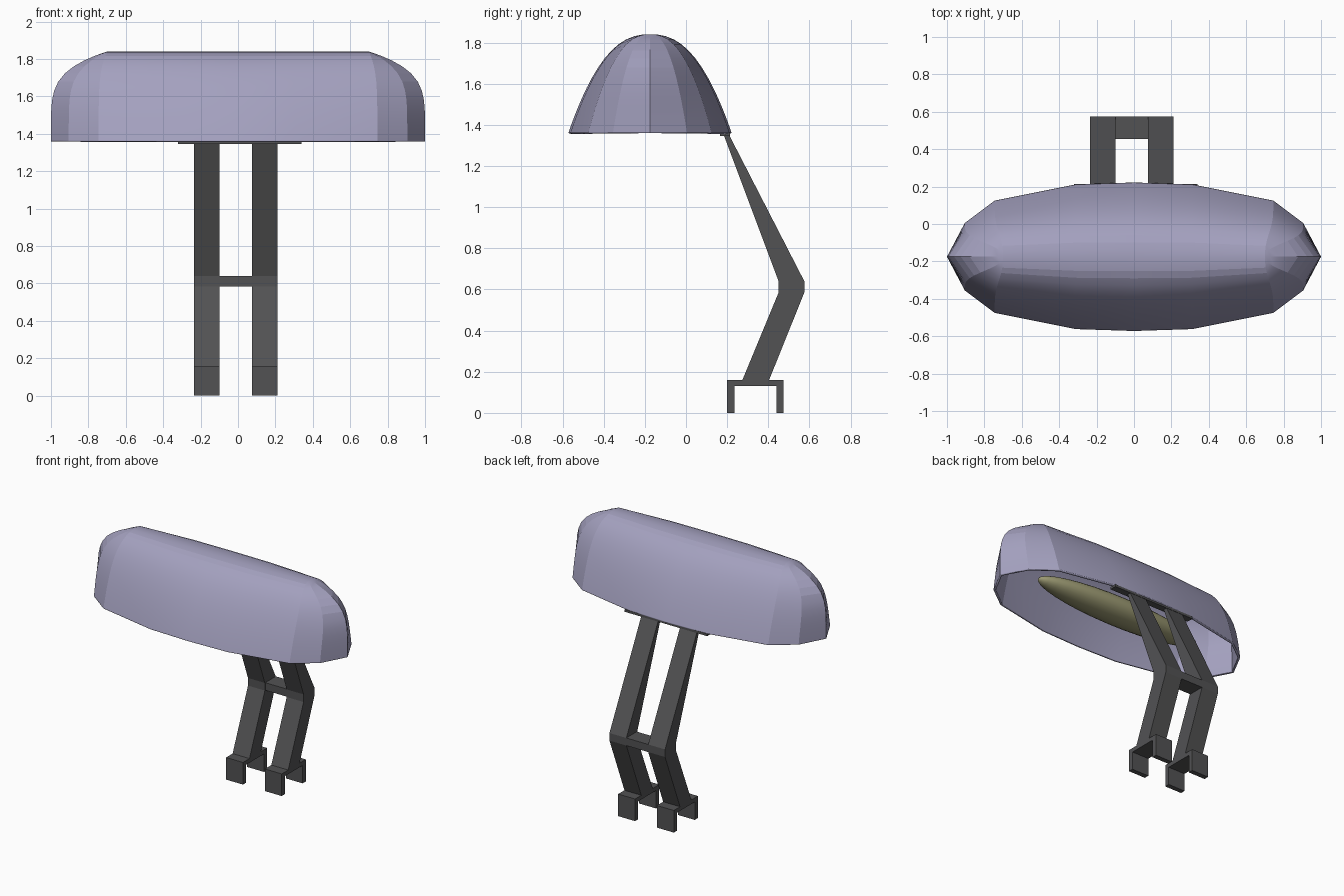
import bpy, bmesh, math
from mathutils import Vector

cube = bpy.data.objects.get("Cube")
if cube:
    bpy.data.objects.remove(cube, do_unlink=True)


def material(name, rgb):
    m = bpy.data.materials.new(name)
    m.use_nodes = True
    m.diffuse_color = (*rgb, 1)
    m.node_tree.nodes["Principled BSDF"].inputs["Base Color"].default_value = (*rgb, 1)
    return m


LILAC = material("lilac", (0.37, 0.355, 0.52))
GRAPHITE = material("graphite", (0.085, 0.085, 0.088))
OLIVE = material("pale_olive", (0.33, 0.32, 0.17))


def finish(name, bm, mat, angle=None):
    bmesh.ops.recalc_face_normals(bm, faces=bm.faces)
    mesh = bpy.data.meshes.new(name)
    bm.to_mesh(mesh)
    bm.free()
    mesh.materials.append(mat)
    ob = bpy.data.objects.new(name, mesh)
    bpy.context.collection.objects.link(ob)
    if angle:
        bpy.ops.object.select_all(action='DESELECT')
        bpy.context.view_layer.objects.active = ob
        ob.select_set(True)
        bpy.ops.object.shade_smooth_by_angle(angle=math.radians(angle))
    return ob


def extrude_x(name, profile, x0, x1, mat):
    """Extrude a (y, z) profile from x0 to x1."""
    bm = bmesh.new()
    face = bm.faces.new([bm.verts.new((x0, y, z)) for y, z in profile])
    out = bmesh.ops.extrude_face_region(bm, geom=[face])
    moved = [v for v in out["geom"] if isinstance(v, bmesh.types.BMVert)]
    bmesh.ops.translate(bm, verts=moved, vec=(x1 - x0, 0, 0))
    return finish(name, bm, mat)


def rect(y0, y1, z0, z1):
    return [(y0, z0), (y1, z0), (y1, z1), (y0, z1)]


# Shade: faceted outline lofted up to a straight ridge
RIDGE_Y, RIDGE_X, BASE_Z, HEIGHT, LEVELS = -0.175, 0.7, 1.36, 0.48, 16
back = [(1, 0), (0.905, 0.18), (0.745, 0.3), (0.31, 0.387), (0, 0.397)]
half = back + [(-x, y) for x, y in back[-2::-1]]
outline = half + [(-x, -y) for x, y in half[1:-1]]

bm = bmesh.new()
rings = []
for i in range(LEVELS + 1):
    w = math.cos(math.pi / 2 * i / LEVELS)
    h = 1 - w ** 2.4
    ring = []
    for x, y in outline:
        over = max(abs(x) - RIDGE_X, 0) * (1 - h ** 5)
        px = math.copysign(min(abs(x), RIDGE_X) + over, x)
        ring.append(bm.verts.new((px, RIDGE_Y + y * w, BASE_Z + HEIGHT * h)))
    rings.append(ring)
for low, high in zip(rings, rings[1:]):
    for k in range(len(outline)):
        n = (k + 1) % len(outline)
        bm.faces.new((low[k], low[n], high[n], high[k]))
bmesh.ops.remove_doubles(bm, verts=bm.verts, dist=0.0005)
shade = finish("shade", bm, LILAC, 10)
# Keep the open shell facing outward before giving it thickness
if sum(p.normal.dot(p.center - Vector((0, RIDGE_Y, BASE_Z))) for p in shade.data.polygons) < 0:
    shade.data.flip_normals()
shell = shade.modifiers.new("thickness", 'SOLIDIFY')
shell.thickness = 0.015
shell.offset = -1

# Long bulb under the shade
bm = bmesh.new()
bmesh.ops.create_uvsphere(bm, u_segments=24, v_segments=16, radius=1)
for v in bm.verts:
    x, y, z = v.co
    v.co = (z * 0.67, RIDGE_Y + y * 0.12, 1.455 + x * 0.085)
finish("bulb", bm, OLIVE, 40)

# Mounting plate under the rear rim
extrude_x("mounting_plate", rect(0.165, 0.215, 1.345, 1.362), -0.32, 0.34, GRAPHITE)

# Paired bent arms on forked feet
arm = [(0.27, 0.15), (0.40, 0.15), (0.575, 0.585), (0.575, 0.64),
       (0.205, 1.36), (0.18, 1.36), (0.45, 0.64), (0.45, 0.585)]
foot = [(0.20, 0), (0.235, 0), (0.235, 0.13), (0.44, 0.13),
        (0.44, 0), (0.475, 0), (0.475, 0.16), (0.20, 0.16)]
for side, x0, x1 in (("right", -0.235, -0.10), ("left", 0.075, 0.21)):
    extrude_x(side + "_arm", arm, x0, x1, GRAPHITE)
    extrude_x(side + "_foot", foot, x0, x1, GRAPHITE)

# Crossbar at the elbows
extrude_x("crossbar", rect(0.455, 0.575, 0.585, 0.64), -0.10, 0.075, GRAPHITE)
